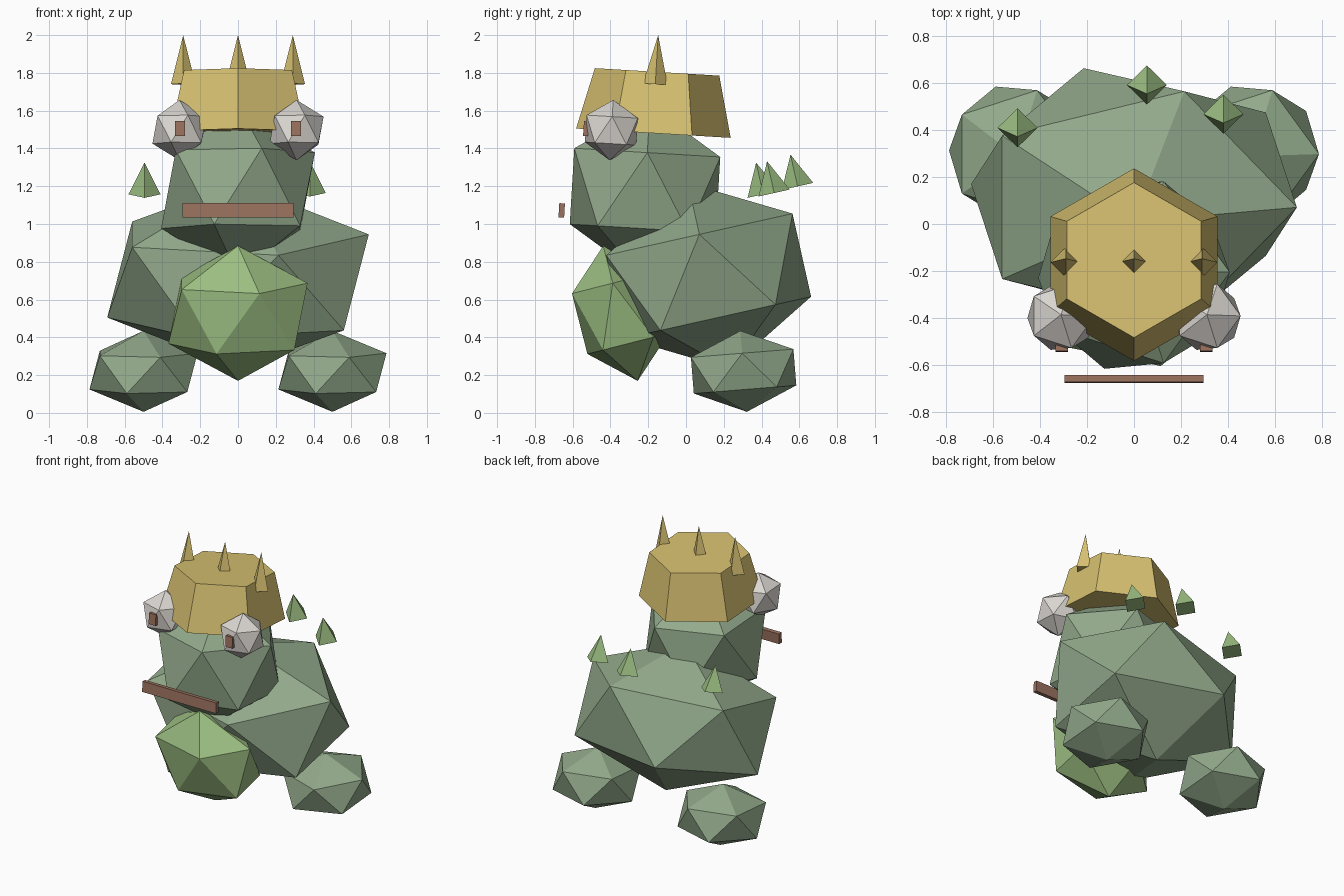
import bpy

cube = bpy.data.objects.get("Cube")
if cube:
    bpy.data.objects.remove(cube, do_unlink=True)


def material(name, rgb):
    mat = bpy.data.materials.new(name)
    mat.use_nodes = True
    mat.diffuse_color = (*rgb, 1)
    mat.node_tree.nodes["Principled BSDF"].inputs["Base Color"].default_value = (*rgb, 1)
    return mat


SAGE = material("sage green", (0.29, 0.40, 0.26))
LEAF = material("leaf green", (0.33, 0.51, 0.22))
GOLD = material("gold", (0.68, 0.53, 0.165))
BROWN = material("brown", (0.33, 0.17, 0.115))
WHITE = material("eye white", (0.71, 0.68, 0.64))


def finish(name, mat, loc, tilt, scale=(1, 1, 1)):
    ob = bpy.context.object
    ob.name = name
    ob.location = loc
    ob.rotation_euler = (tilt, 0, 0)
    ob.scale = scale
    ob.data.materials.append(mat)
    return ob


def boulder(name, mat, loc, scale, tilt):
    bpy.ops.mesh.primitive_ico_sphere_add(subdivisions=1, radius=1)
    return finish(name, mat, loc, tilt, scale)


def cone(name, mat, loc, sides, r1, r2, depth, tilt):
    bpy.ops.mesh.primitive_cone_add(vertices=sides, radius1=r1, radius2=r2, depth=depth)
    return finish(name, mat, loc, tilt)


def box(name, mat, loc, size, tilt):
    bpy.ops.mesh.primitive_cube_add(size=1)
    return finish(name, mat, loc, tilt, size)


LEAN = 0.22     # forward hunch of the body
NOD = -0.06     # backward tilt of the head and its parts

# Torso, belly and head
boulder("body", SAGE, (0, 0.12, 0.725), (0.774, 0.594, 0.504), LEAN)
boulder("belly", LEAF, (0, -0.347, 0.527), (0.412, 0.262, 0.369), 0.25)
boulder("head", SAGE, (0, -0.217, 1.177), (0.455, 0.455, 0.45), NOD)

# Paired feet, eyes and pupils
for side, s in (("left", 1), ("right", -1)):
    boulder(side + "_foot", SAGE, (0.5 * s, 0.305, 0.22), (0.32, 0.32, 0.215), 0.08)
    boulder(side + "_eye", WHITE, (0.31 * s, -0.395, 1.497), (0.16, 0.16, 0.16), NOD)
    box(side + "_pupil", BROWN, (0.307 * s, -0.53, 1.505), (0.055, 0.025, 0.078), NOD)

# Mouth bar
box("mouth", BROWN, (0, -0.658, 1.072), (0.59, 0.03, 0.075), NOD)

# Six-sided crown with three points
cone("crown", GOLD, (0, -0.163, 1.643), 6, 0.41, 0.33, 0.325, NOD)
for name, x in (("left", 0.29), ("middle", 0), ("right", -0.29)):
    cone(name + "_crown_spike", GOLD, (x, -0.155, 1.87), 4, 0.065, 0, 0.26, NOD)

# Spikes hovering over the back
for name, x, y, z in (("right", -0.495, 0.39, 1.241),
                      ("middle", 0.055, 0.572, 1.283),
                      ("left", 0.38, 0.448, 1.248)):
    cone(name + "_back_spike", LEAF, (x, y, z), 4, 0.085, 0, 0.172, LEAN)
